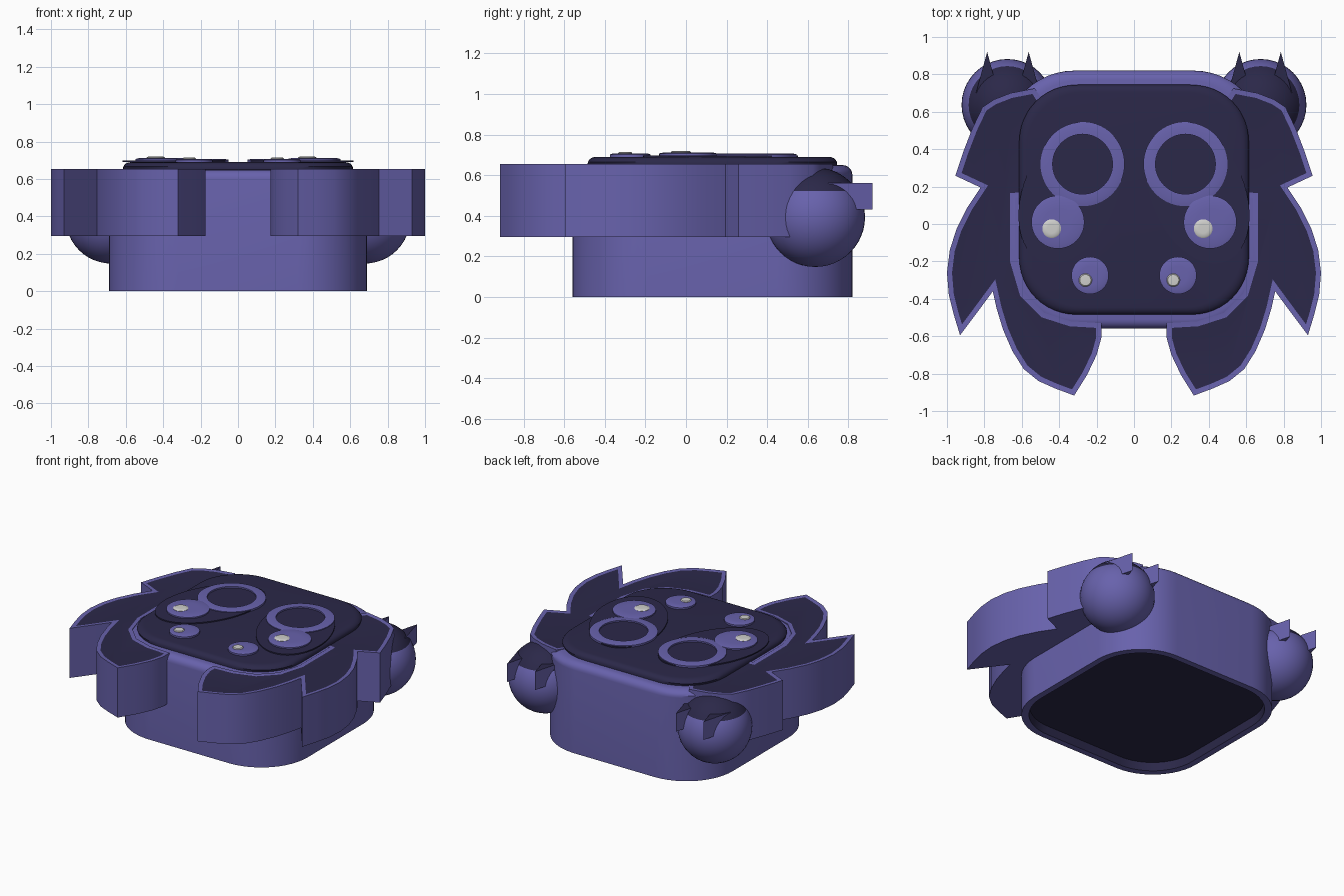
import bpy, bmesh, math

if "Cube" in bpy.data.objects:
    bpy.data.objects.remove(bpy.data.objects["Cube"])


def material(name, rgb):
    m = bpy.data.materials.new(name)
    m.diffuse_color = (*rgb, 1)
    m.use_nodes = True
    m.node_tree.nodes["Principled BSDF"].inputs["Base Color"].default_value = m.diffuse_color
    return m


PURPLE = material("purple", (0.138, 0.122, 0.415))
DARK = material("dark_violet", (0.024, 0.021, 0.066))
WHITE = material("off_white", (0.62, 0.62, 0.60))


def finish(bm, name, mats, mirror=False, angle=35):
    bmesh.ops.recalc_face_normals(bm, faces=bm.faces)
    me = bpy.data.meshes.new(name)
    bm.to_mesh(me)
    bm.free()
    for m in mats:
        me.materials.append(m)
    ob = bpy.data.objects.new(name, me)
    bpy.context.collection.objects.link(ob)
    bpy.ops.object.select_all(action='DESELECT')
    ob.select_set(True)
    bpy.context.view_layer.objects.active = ob
    bpy.ops.object.shade_smooth_by_angle(angle=math.radians(angle))
    if mirror:
        ob.modifiers.new("mirror", 'MIRROR')
    return ob


def rounded_square(half, r, z, cy=0.13, n=12):
    pts = []
    for q, (sx, sy) in enumerate([(1, 1), (-1, 1), (-1, -1), (1, -1)]):
        for i in range(n + 1):
            a = math.pi / 2 * (q + i / n)
            pts.append((sx * (half - r) + r * math.cos(a),
                        cy + sy * (half - r) + r * math.sin(a), z))
    return pts


def loft(name, sections, mats, dark_rows=(), caps=(0, 0)):
    bm = bmesh.new()
    rings = [[bm.verts.new(p) for p in s] for s in sections]
    n = len(rings[0])
    for k in range(len(rings) - 1):
        for i in range(n):
            j = (i + 1) % n
            f = bm.faces.new((rings[k][i], rings[k][j], rings[k + 1][j], rings[k + 1][i]))
            f.material_index = int(k in dark_rows)
    bm.faces.new(rings[0]).material_index = caps[0]
    bm.faces.new(rings[-1]).material_index = caps[1]
    return finish(bm, name, mats)


def lathe(name, x, y, profile, mat, closed=False, n=40):
    """Turned part: profile of (radius, height); closed makes a ring."""
    bm = bmesh.new()
    rings = [[bm.verts.new((x + r * math.cos(2 * math.pi * i / n),
                            y + r * math.sin(2 * math.pi * i / n), z))
              for i in range(n)] for r, z in profile]
    pairs = list(zip(rings, rings[1:]))
    if closed:
        pairs.append((rings[-1], rings[0]))
    for a, b in pairs:
        for i in range(n):
            j = (i + 1) % n
            bm.faces.new((a[i], a[j], b[j], b[i]))
    if not closed:
        bm.faces.new(rings[0])
        bm.faces.new(rings[-1])
    return finish(bm, name, [mat])


def prism(name, outline, z0, z1, rim, drop, mirror=True):
    """Purple upright prism with a dark top inside a thin rim."""
    bm = bmesh.new()
    low = [bm.verts.new((x, y, z0)) for x, y in outline]
    top = [bm.verts.new((x, y, z1)) for x, y in outline]
    n = len(outline)
    for i in range(n):
        j = (i + 1) % n
        bm.faces.new((low[i], low[j], top[j], top[i]))
    bm.faces.new(low)
    face = bm.faces.new(top)
    bmesh.ops.recalc_face_normals(bm, faces=bm.faces)
    if rim:
        bmesh.ops.inset_region(bm, faces=[face], thickness=rim, use_even_offset=True)
        for v in face.verts:
            v.co.z -= drop
    face.material_index = 1
    return finish(bm, name, [PURPLE, DARK], mirror)


# Body: shallow dark recess below, purple outside, rounded top edge
sections = [rounded_square(0.64, 0.33, 0.06), rounded_square(0.645, 0.335, 0.0),
            rounded_square(0.69, 0.37, 0.0), rounded_square(0.69, 0.37, 0.60)]
for i in range(1, 6):
    a = math.pi / 2 * i / 5
    sections.append(rounded_square(0.64 + 0.05 * math.cos(a), 0.36, 0.60 + 0.05 * math.sin(a)))
loft("body", sections, [PURPLE, DARK], dark_rows=(0,), caps=(1, 0))

# Dark face plate with a soft edge
sections = [rounded_square(0.615, 0.32, 0.60), rounded_square(0.615, 0.32, 0.655)]
for i in range(1, 6):
    a = math.pi / 2 * i / 5
    sections.append(rounded_square(0.575 + 0.04 * math.cos(a), 0.30, 0.655 + 0.035 * math.sin(a)))
loft("face_plate", sections, [DARK])

# Side fur: three pointed locks per side
fur = [(0.53, 0.725), (0.66, 0.70), (0.75, 0.665), (0.81, 0.625), (0.865, 0.51),
       (0.915, 0.38), (0.955, 0.258), (0.82, 0.195),
       (0.89, 0.09), (0.95, -0.03), (0.985, -0.14), (1.0, -0.26), (0.99, -0.38),
       (0.965, -0.48), (0.93, -0.595), (0.84, -0.475), (0.755, -0.36),
       (0.735, -0.45), (0.70, -0.565), (0.65, -0.68), (0.59, -0.775), (0.51, -0.84),
       (0.42, -0.88), (0.32, -0.917), (0.25, -0.805), (0.20, -0.70), (0.175, -0.61),
       (0.175, -0.53), (0.34, -0.52), (0.48, -0.475), (0.585, -0.37), (0.635, -0.20),
       (0.635, 0.14), (0.50, 0.15), (0.45, 0.60)]
prism("side_fur", fur, 0.295, 0.654, 0.027, 0.003)

# Ball paws with a dark cap
bm = bmesh.new()
bmesh.ops.create_uvsphere(bm, u_segments=40, v_segments=24, radius=0.245)
bmesh.ops.bisect_plane(bm, geom=bm.verts[:] + bm.edges[:] + bm.faces[:],
                       plane_co=(0, 0, 0.13), plane_no=(0, 0, 1))
for f in bm.faces:
    f.material_index = int(f.calc_center_median().z > 0.13)
bmesh.ops.translate(bm, verts=bm.verts, vec=(0.677, 0.637, 0.393))
finish(bm, "paw_ball", [PURPLE, DARK], mirror=True)

# Two pointed claws on each paw
for k, x in enumerate((0.563, 0.785)):
    prism("claw_%d" % (k + 1), [(x - 0.06, 0.70), (x + 0.06, 0.70), (x + 0.037, 0.785),
                               (x, 0.92), (x - 0.037, 0.785)], 0.43, 0.562, 0, 0)

# Dark thin patches behind the eyes
bm = bmesh.new()
n, t = 48, math.atan2(-0.31, 0.13)
pts = []
for i in range(n):
    u, v = 0.40 * math.cos(2 * math.pi * i / n), 0.25 * math.sin(2 * math.pi * i / n)
    pts.append((0.34 + u * math.cos(t) - v * math.sin(t), 0.17 + u * math.sin(t) + v * math.cos(t)))
low = [bm.verts.new((x, y, 0.690)) for x, y in pts]
top = [bm.verts.new((x, y, 0.698)) for x, y in pts]
bm.faces.new(low)
bm.faces.new(top)
for i in range(n):
    bm.faces.new((low[i], low[(i + 1) % n], top[(i + 1) % n], top[i]))
finish(bm, "eye_patch", [DARK], mirror=True)


def button(name, x, y, r, z0, z1, mat):
    lathe(name, x, y, [(r, z0), (r, z1 - 0.006), (r * 0.85, z1 - 0.001), (r * 0.5, z1)], mat)


# Eye rings, spots and white glints
for side, s in (("left", -1), ("right", 1)):
    lathe(side + "_eye_ring", s * 0.275, 0.32,
          [(0.16, 0.688), (0.225, 0.688), (0.225, 0.703), (0.20, 0.708), (0.16, 0.708)],
          PURPLE, closed=True, n=56)
    button(side + "_large_spot", s * 0.407, 0.01, 0.142, 0.688, 0.713, PURPLE)
    button(side + "_small_spot", s * 0.235, -0.275, 0.10, 0.686, 0.708, PURPLE)
    button(side + "_large_glint", s * 0.405 - 0.035, -0.025, 0.05, 0.70, 0.72, WHITE)
    button(side + "_small_glint", s * 0.235 - 0.025, -0.30, 0.035, 0.70, 0.715, WHITE)
